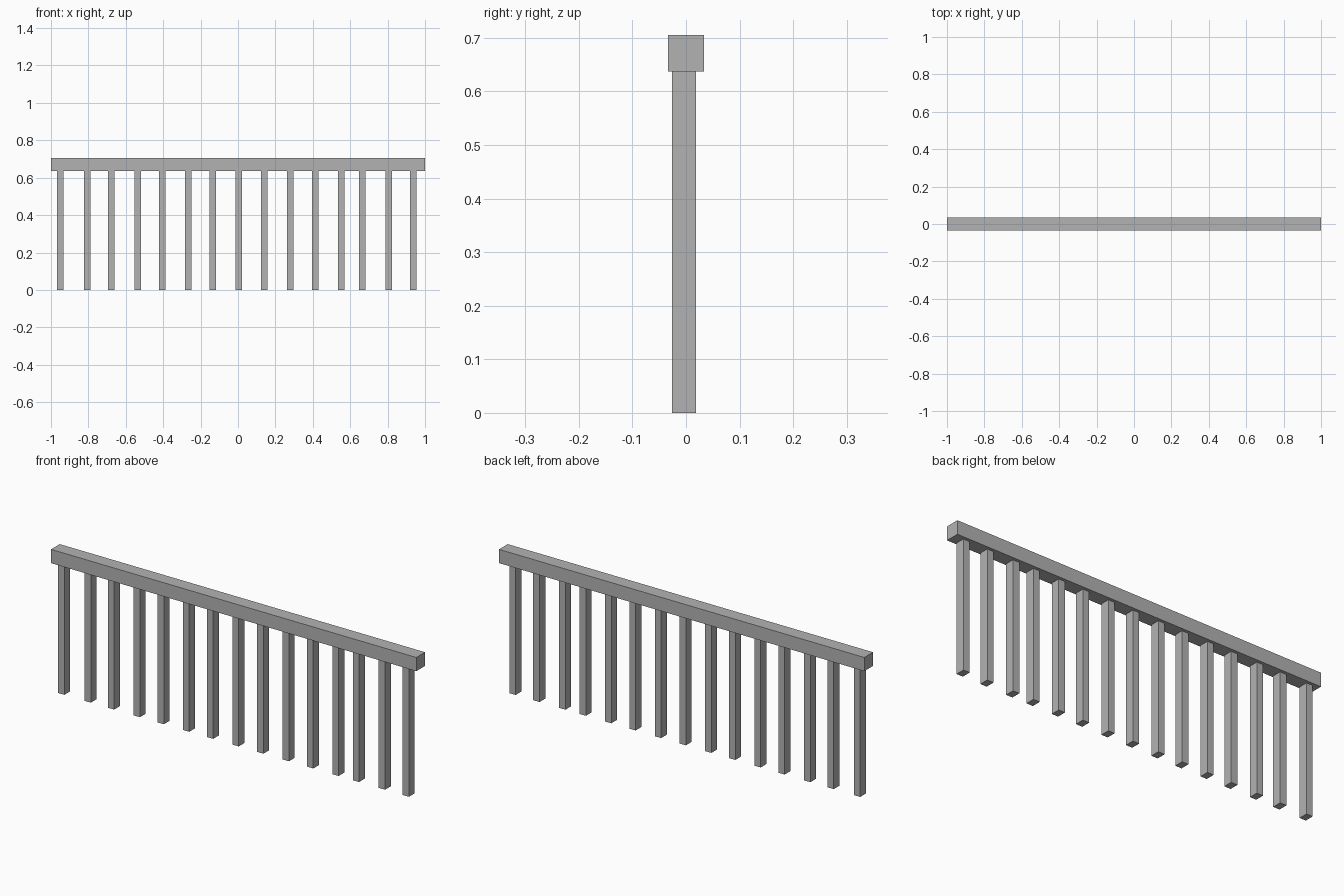
import bpy

cube = bpy.data.objects.get("Cube")
if cube:
    bpy.data.objects.remove(cube, do_unlink=True)

# Single plain grey
grey = bpy.data.materials.new("plain_grey")
grey.use_nodes = True
colour = (0.45, 0.45, 0.45, 1)
grey.diffuse_color = colour
grey.node_tree.nodes["Principled BSDF"].inputs["Base Color"].default_value = colour


def box(name, low, high):
    """Flat-sided box between two opposite corners."""
    centre = [(a + b) / 2 for a, b in zip(low, high)]
    bpy.ops.mesh.primitive_cube_add(size=1, location=centre)
    obj = bpy.context.object
    obj.name = name
    obj.scale = [b - a for a, b in zip(low, high)]
    bpy.ops.object.transform_apply(location=False, rotation=False, scale=True)
    obj.data.materials.append(grey)
    return obj


RAIL_BOTTOM, RAIL_TOP = 0.637, 0.705
HALF_POST = 0.0172

# Top rail
box("top_rail", (-1, -0.034, RAIL_BOTTOM), (1, 0.034, RAIL_TOP))

# Slightly unevenly spaced posts, set a little forward of the rail's centre
post_centres = [-0.95, -0.805, -0.677, -0.536, -0.405, -0.266, -0.135, 0.005,
                0.14, 0.28, 0.413, 0.552, 0.664, 0.806, 0.937]
for i, x in enumerate(post_centres, 1):
    box(f"post_{i}", (x - HALF_POST, -0.026, 0), (x + HALF_POST, 0.019, RAIL_BOTTOM))
